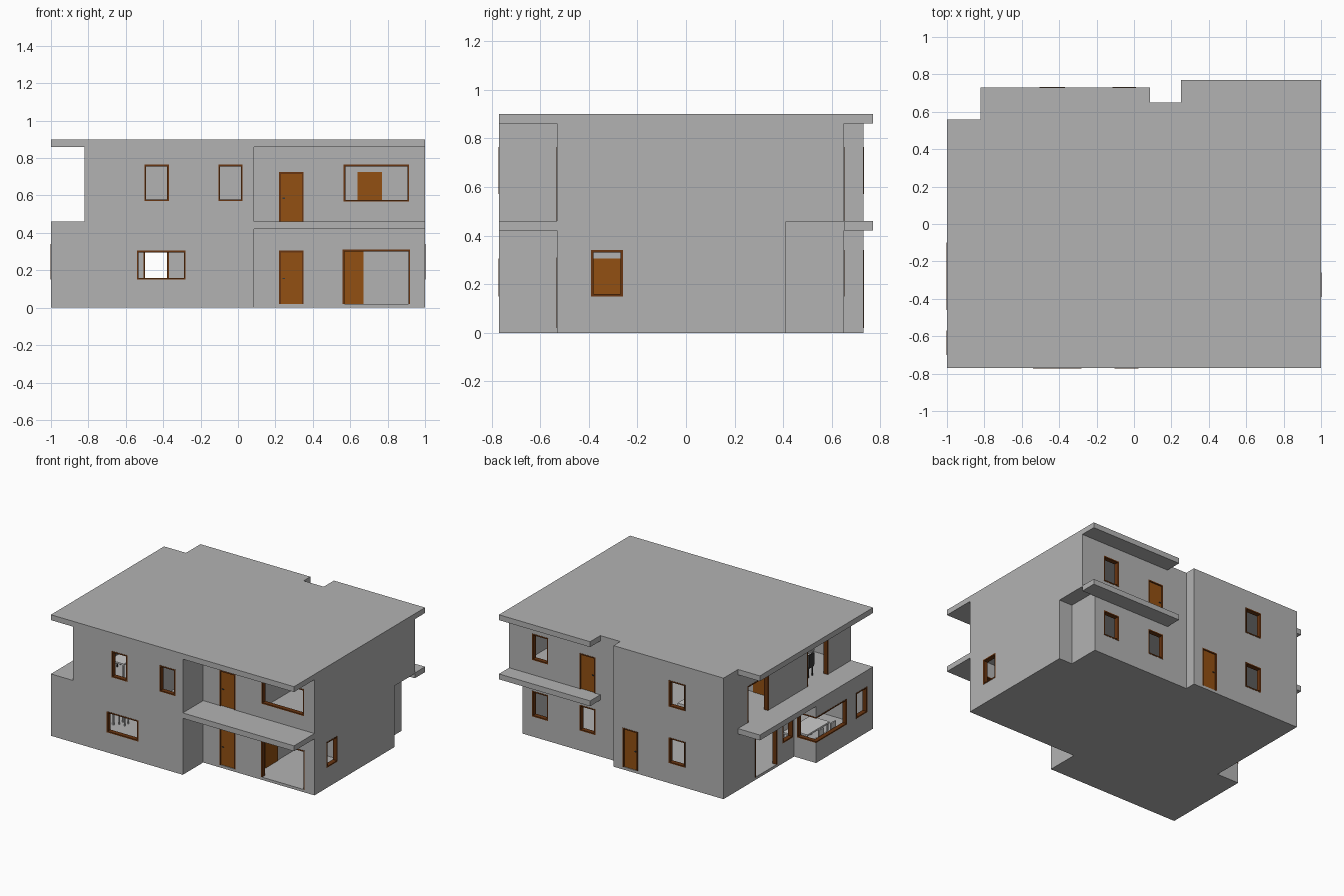
import bpy, bmesh, math
from mathutils import Vector

if "Cube" in bpy.data.objects:
    bpy.data.objects.remove(bpy.data.objects["Cube"], do_unlink=True)


def material(name, rgb):
    m = bpy.data.materials.new(name)
    m.use_nodes = True
    m.diffuse_color = (*rgb, 1)
    m.node_tree.nodes["Principled BSDF"].inputs["Base Color"].default_value = (*rgb, 1)
    return m


PLASTER = material("grey plaster", (0.45, 0.45, 0.45))
WOOD = material("orange wood", (0.29, 0.08, 0.006))
TRIM = material("dark wood trim", (0.14, 0.035, 0.005))
PALE = material("pale furniture", (0.6, 0.6, 0.6))
METAL = material("dark metal", (0.04, 0.04, 0.04))

T = 0.03                      # wall thickness
BASE, MID, FLOOR, CEIL, TOP = 0.02, 0.42, 0.46, 0.86, 0.90


def finish(name, bm, mat):
    bmesh.ops.recalc_face_normals(bm, faces=bm.faces)
    me = bpy.data.meshes.new(name)
    bm.to_mesh(me)
    bm.free()
    me.materials.append(mat)
    ob = bpy.data.objects.new(name, me)
    bpy.context.collection.objects.link(ob)
    return ob


def add_box(bm, lo, hi):
    vs = bmesh.ops.create_cube(bm, size=1)["verts"]
    for v in vs:
        v.co = Vector([lo[i] if v.co[i] < 0 else hi[i] for i in range(3)])


def boxes(name, spans, mat):
    bm = bmesh.new()
    for lo, hi in spans:
        add_box(bm, lo, hi)
    return finish(name, bm, mat)


def prism(name, outline, z0, z1, mat):
    bm = bmesh.new()
    face = bm.faces.new([bm.verts.new((x, y, z0)) for x, y in outline])
    top = bmesh.ops.extrude_face_region(bm, geom=[face])["geom"]
    for v in top:
        if isinstance(v, bmesh.types.BMVert):
            v.co.z = z1
    return finish(name, bm, mat)


def inset(outline, t):
    pts = [Vector(p) for p in outline]
    out = []
    for i, p in enumerate(pts):
        a = (p - pts[i - 1]).normalized()
        b = (pts[(i + 1) % len(pts)] - p).normalized()
        out.append(p + t * Vector((-a.y - b.y, a.x + b.x)))
    return out


def wall_ring(name, outline, z0, z1, mat):
    bm = bmesh.new()
    inner = inset(outline, T)
    rings = [[bm.verts.new((p[0], p[1], z)) for p in loop]
             for loop, z in ((outline, z0), (outline, z1), (inner, z1), (inner, z0))]
    n = len(outline)
    for k in range(4):
        r, s = rings[k], rings[(k + 1) % 4]
        for i in range(n):
            j = (i + 1) % n
            bm.faces.new((r[i], r[j], s[j], s[i]))
    return finish(name, bm, mat)


def carve(ob, spans):
    cutter = boxes("opening_cutter", spans, PLASTER)
    cutter.hide_render = True
    mod = ob.modifiers.new("openings", "BOOLEAN")
    mod.operation, mod.solver, mod.object = "DIFFERENCE", "EXACT", cutter
    dg = bpy.context.evaluated_depsgraph_get()
    me = bpy.data.meshes.new_from_object(ob.evaluated_get(dg))
    ob.modifiers.clear()
    ob.data = me
    bpy.data.objects.remove(cutter, do_unlink=True)


def span(side, plane, a0, a1, z0, z1, d0, d1):
    """Box on a wall: side is the facing direction, d is depth going inward."""
    s = -1 if side[0] == "+" else 1
    lo, hi = sorted((plane + s * d0, plane + s * d1))
    if side[1] == "x":
        return (lo, a0, z0), (hi, a1, z1)
    return (a0, lo, z0), (a1, hi, z1)


def fit_opening(name, kind, side, plane, a0, a1, z0, z1):
    """Wooden frame, plus a leaf and handle for doors."""
    w = 0.009
    def part(b0, b1, c0, c1, d0=-0.002, d1=T + 0.002):
        return span(side, plane, b0, b1, c0, c1, d0, d1)
    parts = [part(a0, a0 + w, z0, z1), part(a1 - w, a1, z0, z1),
             part(a0 + w, a1 - w, z1 - w, z1)]
    if kind == "window":
        parts.append(part(a0 + w, a1 - w, z0, z0 + w))
    boxes(name + "_frame", parts, TRIM)
    if kind == "door":
        boxes(name + "_leaf", [part(a0 + w, a1 - w, z0, z1 - w, 0.006, 0.02)], WOOD)
        zm = (z0 + z1) / 2 - 0.01
        boxes(name + "_handle", [part(a0 + 0.018, a0 + 0.03, zm, zm + 0.006, 0, 0.026)], METAL)


# Footprints
roof_plan = [(-1, -.77), (1, -.77), (1, .77), (.25, .77), (.25, .65), (.085, .65),
             (.085, .73), (-.82, .73), (-.82, .56), (-1, .56)]
lower_plan = [(-1, -.77), (.085, -.77), (.085, -.53), (1, -.53), (1, .41), (.89, .41),
              (.89, .65), (.085, .65), (.085, .73), (-.82, .73), (-.82, -.10), (-1, -.10)]
upper_plan = [(-.82, -.77), (.085, -.77), (.085, -.53), (1, -.53), (1, .65),
              (.085, .65), (.085, .73), (-.82, .73)]

# Openings: name, kind, facing, wall plane, start, end, bottom, top
lower_open = [
    ("front_kitchen_window", "window", "-y", -.77, -.54, -.28, .15, .305),
    ("front_door", "door", "-y", -.53, .22, .35, BASE, .305),
    ("terrace_opening", "open", "-y", -.53, .56, .92, BASE, .31),
    ("right_window", "window", "+x", 1, -.39, -.26, .15, .34),
    ("back_right_window", "window", "+y", .65, .68, .81, .15, .34),
    ("back_middle_window", "window", "+y", .65, .29, .42, .15, .34),
    ("back_door", "door", "+y", .73, -.115, .01, BASE, .31),
    ("back_left_window", "window", "+y", .73, -.505, -.37, .15, .34),
    ("garden_opening", "open", "-x", -.82, .10, .36, BASE, .31),
    ("garden_window", "window", "-x", -.82, -.085, .04, .15, .34),
    ("left_small_window", "window", "-x", -1, -.70, -.57, .15, .34)]
upper_open = [
    ("upper_front_window", "window", "-y", -.77, -.50, -.37, .57, .765),
    ("upper_bath_window", "window", "-y", -.77, -.105, .025, .57, .765),
    ("front_balcony_door", "door", "-y", -.53, .22, .35, FLOOR, .725),
    ("front_balcony_window", "window", "-y", -.53, .565, .915, .567, .765),
    ("upper_back_window", "window", "+y", .65, .68, .81, .57, .765),
    ("back_balcony_door", "door", "+y", .65, .29, .42, FLOOR, .725),
    ("upper_rear_window", "window", "+y", .73, -.505, -.37, .57, .765),
    ("side_balcony_opening_1", "open", "-x", -.82, .20, .45, FLOOR, .73),
    ("side_balcony_opening_2", "open", "-x", -.82, -.50, -.25, FLOOR, .73)]

# Slabs
prism("ground_floor", lower_plan, 0, BASE, PLASTER)
slab = prism("middle_slab", roof_plan, MID, FLOOR, PLASTER)
carve(slab, [((.89, .41, .3), (1.1, .65, .455))])
prism("roof_slab", roof_plan, CEIL, TOP, PLASTER)

# Outer walls with their openings
corner = [((-1.1, -.46, .15), (-.845, -.05, .34))]
for name, plan, z0, z1, opens, extra in (
        ("lower_walls", lower_plan, BASE, MID, lower_open, corner),
        ("upper_walls", upper_plan, FLOOR, CEIL, upper_open, [])):
    walls = wall_ring(name, plan, z0, z1, PLASTER)
    carve(walls, extra + [span(*o[2:6], o[6] - (.01 if o[6] == z0 else 0), o[7], -.05, T + .02)
                          for o in opens])
    for o in opens:
        fit_opening(*o)

# Corner window frame, wrapping two sides
rails = []
for z in (.15, .331):
    rails += [((-1.002, -.46, z), (-.97, -.098, z + .009)),
              ((-.97, -.13, z), (-.845, -.098, z + .009))]
rails += [((-1.002, -.46, .159), (-.97, -.451, .331)), ((-.854, -.13, .159), (-.845, -.098, .331))]
boxes("corner_window_frame", rails, TRIM)

# Inner partitions and their doors
boxes("lower_partitions", [((.085, 0, BASE), (.97, .02, MID)),
                           ((.48, -.5, BASE), (.5, 0, MID)),
                           ((.085, -.5, BASE), (.105, 0, MID))], PLASTER)
boxes("upper_partitions", [((-.79, 0, FLOOR), (.97, .02, CEIL)),
                           ((-.2, -.74, FLOOR), (-.18, 0, CEIL)),
                           ((.46, -.5, FLOOR), (.48, 0, CEIL)),
                           ((-.02, .02, FLOOR), (0, .7, CEIL))], PLASTER)
boxes("inner_doors", [((.54, -.006, BASE), (.67, 0, .305)),
                      ((.5, -.4, BASE), (.506, -.25, .305)),
                      ((.64, -.006, FLOOR), (.77, 0, .725)),
                      ((-.7, .02, FLOOR), (-.57, .026, .725))], WOOD)


# Furniture
def legged(name, x, y, z, sx, sy, h, leg=.012, mat=PALE, back=0):
    spans = [((x - sx, y - sy, z + h - .012), (x + sx, y + sy, z + h))]
    for i in (-1, 1):
        for j in (-1, 1):
            cx, cy = x + i * (sx - leg), y + j * (sy - leg)
            spans.append(((cx - leg / 2, cy - leg / 2, z), (cx + leg / 2, cy + leg / 2, z + h - .012)))
    if back:
        bx = x + back * sx
        spans.append(((bx - .005, y - sy, z + h), (bx + .005, y + sy, z + h + .09)))
    boxes(name, spans, mat)


legged("dining_table", -.8, -.3, BASE, .08, .13, .13)
for s in (-1, 1):
    for k, y in enumerate((-.37, -.23)):
        legged(f"dining_chair_{s}_{k}", -.8 + s * .12, y, BASE, .03, .03, .08, .008, PALE, s)
legged("study_desk", -.6, -.45, FLOOR, .06, .12, .12)
legged("study_chair", -.72, -.4, FLOOR, .03, .03, .08, .008, METAL, -1)
boxes("beds", [((.75, -.3, FLOOR), (.95, -.05, .54)), ((-.6, .35, FLOOR), (-.35, .6, .54))], PALE)
boxes("sofa", [((-.6, .35, BASE), (-.3, .45, .08)), ((-.6, .45, BASE), (-.57, .35, .14))], PALE)
